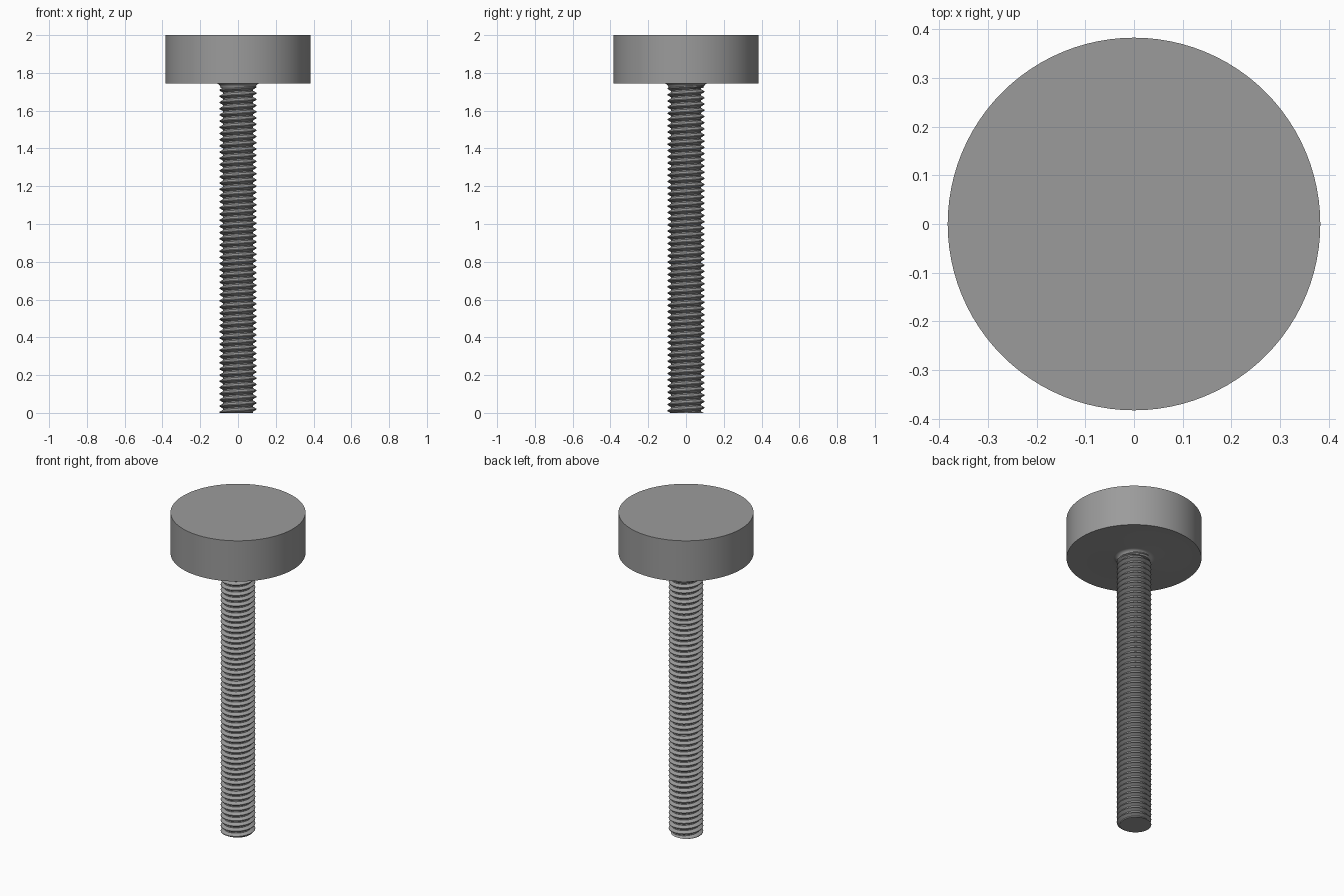
import bpy, bmesh, math

if "Cube" in bpy.data.objects:
    bpy.data.objects.remove(bpy.data.objects["Cube"])

steel = bpy.data.materials.new("grey steel")
steel.diffuse_color = (0.33, 0.33, 0.33, 1)
steel.use_nodes = True
steel.node_tree.nodes["Principled BSDF"].inputs["Base Color"].default_value = steel.diffuse_color

HEAD_R, HEAD_Z, TOP = 0.383, 1.745, 2.0
CREST, ROOT, PITCH = 0.098, 0.079, 0.0328
FILLET = 0.026


def finish(name, bm, angle):
    bmesh.ops.recalc_face_normals(bm, faces=bm.faces)
    mesh = bpy.data.meshes.new(name)
    bm.to_mesh(mesh)
    bm.free()
    mesh.materials.append(steel)
    ob = bpy.data.objects.new(name, mesh)
    bpy.context.collection.objects.link(ob)
    bpy.ops.object.select_all(action='DESELECT')
    ob.select_set(True)
    bpy.context.view_layer.objects.active = ob
    bpy.ops.object.shade_smooth_by_angle(angle=math.radians(angle))
    return ob


def lathe(name, profile, n=96):
    bm = bmesh.new()
    rings = [[bm.verts.new((r * math.cos(2 * math.pi * i / n),
                            r * math.sin(2 * math.pi * i / n), z))
              for i in range(n)] for r, z in profile]
    for a, b in zip(rings, rings[1:]):
        for i in range(n):
            k = (i + 1) % n
            bm.faces.new((a[i], a[k], b[k], b[i]))
    bm.faces.new(rings[0])
    bm.faces.new(rings[-1])
    return finish(name, bm, 30)


# Flat round head with a concave fillet running down into the shaft
profile = [(HEAD_R, TOP), (HEAD_R, HEAD_Z)]
for s in range(7):
    a = math.pi / 2 * s / 6
    profile.append((0.092 + FILLET * (1 - math.sin(a)),
                    HEAD_Z - FILLET * (1 - math.cos(a))))
lathe("head", profile)

# Threaded shaft: a tooth profile swept along a right-handed helix
N = 64
tooth = [(ROOT, 0.0), (ROOT, 0.2), (CREST, 0.54), (CREST, 0.66)]
turns = int(HEAD_Z / PITCH) + 4
bm = bmesh.new()
columns = []
for i in range(N):
    t = 2 * math.pi * i / N
    columns.append([bm.verts.new((r * math.cos(t), r * math.sin(t),
                                  (j - 2 + f + i / N) * PITCH))
                    for j in range(turns) for r, f in tooth])
for i in range(N):
    a, b = columns[i], columns[(i + 1) % N]
    shift = len(tooth) if i == N - 1 else 0   # the seam steps up one pitch
    for j in range(len(a) - 1 - shift):
        bm.faces.new((a[j], b[j + shift], b[j + 1 + shift], a[j + 1]))

# Cut both ends level and cap them
for z, direction in ((0.0, -1), (HEAD_Z + 0.005, 1)):
    geom = bm.verts[:] + bm.edges[:] + bm.faces[:]
    cut = bmesh.ops.bisect_plane(bm, geom=geom, dist=1e-6, plane_co=(0, 0, z),
                                 plane_no=(0, 0, direction), clear_outer=True)
    edges = [e for e in cut["geom_cut"]
             if isinstance(e, bmesh.types.BMEdge) and e.is_boundary]
    bmesh.ops.holes_fill(bm, edges=edges, sides=0)
finish("threaded_shaft", bm, 30)
